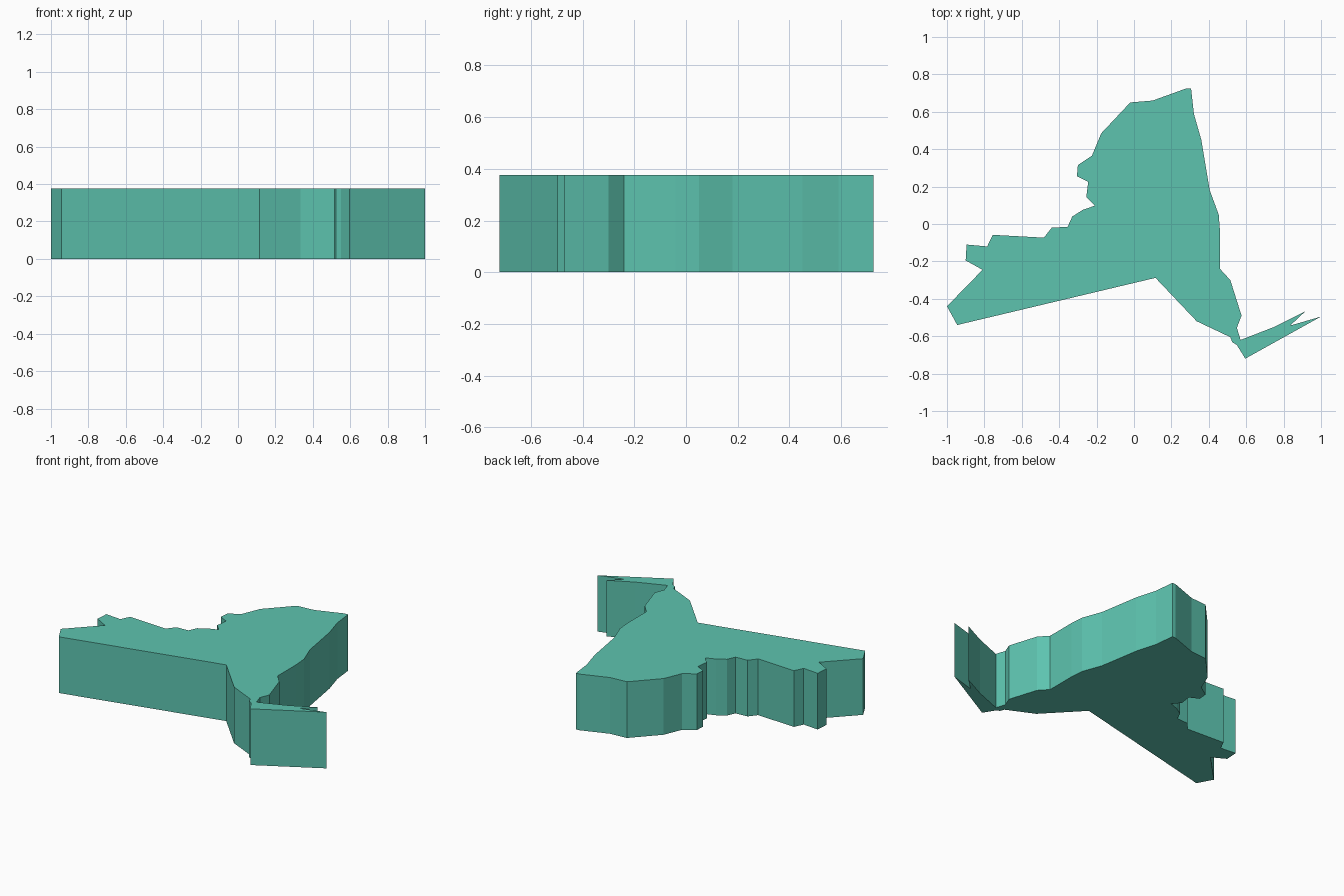
import bpy, bmesh

HEIGHT = 0.375

# Map outline seen from above, one boundary stretch at a time (counter-clockwise)
north = [(0.305, 0.725), (0.28, 0.725), (0.10, 0.66), (-0.02, 0.65)]
northwest_shore = [(-0.175, 0.485), (-0.225, 0.365), (-0.30, 0.315), (-0.305, 0.255),
                   (-0.245, 0.225), (-0.255, 0.145), (-0.21, 0.098), (-0.275, 0.075),
                   (-0.33, 0.04), (-0.355, -0.015), (-0.44, -0.02), (-0.482, -0.073),
                   (-0.755, -0.058), (-0.785, -0.12), (-0.895, -0.11), (-0.90, -0.195),
                   (-0.81, -0.245)]
south = [(-1.0, -0.44), (-0.945, -0.54), (0.115, -0.288), (0.335, -0.52),
         (0.515, -0.605), (0.525, -0.632), (0.55, -0.647)]
island_tail = [(0.595, -0.72), (1.0, -0.495), (0.835, -0.543), (0.915, -0.468),
               (0.755, -0.548), (0.57, -0.62)]
east = [(0.55, -0.555), (0.575, -0.49), (0.515, -0.30), (0.46, -0.24), (0.46, -0.04),
        (0.453, 0.05), (0.405, 0.18), (0.36, 0.45), (0.32, 0.59)]
outline = north + northwest_shore + south + island_tail + east

# Extrude the outline into a flat slab
bm = bmesh.new()
base = bm.faces.new([bm.verts.new((x, y, 0)) for x, y in outline])
top = bmesh.ops.extrude_face_region(bm, geom=[base], use_keep_orig=True)
bmesh.ops.translate(bm, vec=(0, 0, HEIGHT),
                    verts=[g for g in top["geom"] if isinstance(g, bmesh.types.BMVert)])
bmesh.ops.triangulate(bm, faces=[f for f in bm.faces if len(f.verts) > 4])
bmesh.ops.recalc_face_normals(bm, faces=bm.faces)

mesh = bpy.data.meshes.new("map_slab")
bm.to_mesh(mesh)
bm.free()
slab = bpy.data.objects.new("map_slab", mesh)
bpy.context.collection.objects.link(slab)

# Teal finish
teal = bpy.data.materials.new("teal")
teal.diffuse_color = (0.11, 0.55, 0.43, 1)
mesh.materials.append(teal)
